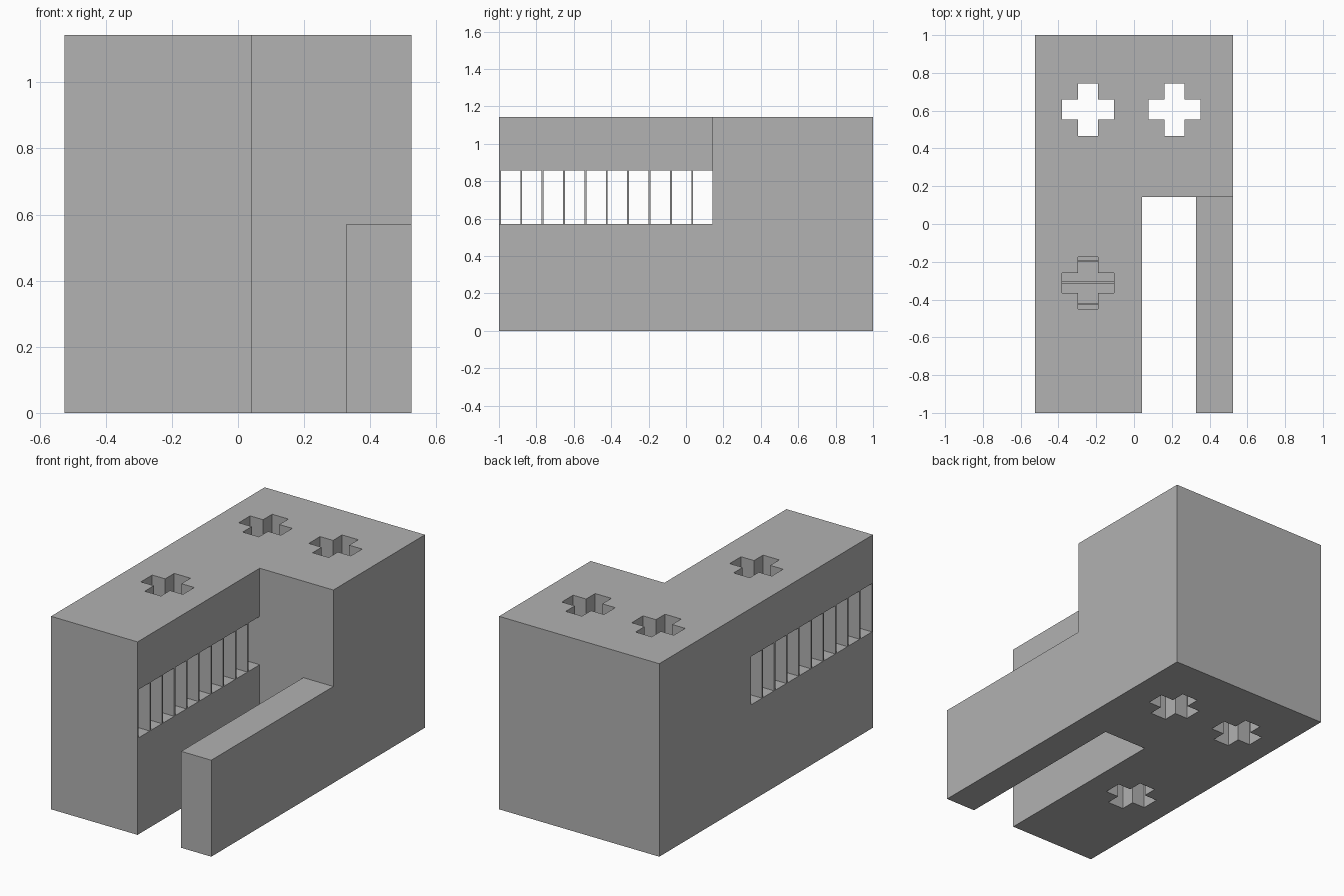
import bpy
import bmesh

if "Cube" in bpy.data.objects:
    bpy.data.objects.remove(bpy.data.objects["Cube"], do_unlink=True)

# Main dimensions
W, L, H = 0.525, 1.0, 1.143          # half width, half length, height
U = 1 / 7                            # design module
GAP_L, GAP_R = 0.042, 0.328          # open channel between block and low wall
WIN_LOW, WIN_HIGH = 4 * U, 6 * U     # louvre window heights
PITCH, SLAT = 0.8 * U, 0.01          # louvre spacing and slat thickness
ARM, BAR = 0.138, 0.053              # cross reach and half bar width

grey = bpy.data.materials.new("plain grey")
grey.use_nodes = True
colour = (0.445, 0.445, 0.445, 1)
grey.diffuse_color = colour
grey.node_tree.nodes["Principled BSDF"].inputs["Base Color"].default_value = colour


def prisms(name, parts):
    """Make one mesh from (outline, bottom, top) upright prisms."""
    bm = bmesh.new()
    for outline, low, high in parts:
        face = bm.faces.new([bm.verts.new((x, y, low)) for x, y in outline])
        ext = bmesh.ops.extrude_face_region(bm, geom=[face])["geom"]
        top = [v for v in ext if isinstance(v, bmesh.types.BMVert)]
        bmesh.ops.translate(bm, verts=top, vec=(0, 0, high - low))
    bmesh.ops.recalc_face_normals(bm, faces=bm.faces)
    mesh = bpy.data.meshes.new(name)
    bm.to_mesh(mesh)
    bm.free()
    mesh.materials.append(grey)
    obj = bpy.data.objects.new(name, mesh)
    bpy.context.collection.objects.link(obj)
    return obj


def rect(x0, x1, y0, y1):
    return [(x0, y0), (x1, y0), (x1, y1), (x0, y1)]


def cross(cx, cy):
    quarter = [(ARM, -BAR), (ARM, BAR), (BAR, BAR)]
    points = []
    for _ in range(4):
        points += [(cx + x, cy + y) for x, y in quarter]
        quarter = [(-y, x) for x, y in quarter]
    return points


def cut(target, parts):
    """Subtract prisms from the target and discard the cutter."""
    cutter = prisms("cutter", parts)
    cutter.hide_render = True
    mod = target.modifiers.new("cut", "BOOLEAN")
    mod.operation = "DIFFERENCE"
    mod.solver = "EXACT"
    mod.object = cutter
    bpy.context.view_layer.objects.active = target
    bpy.ops.object.modifier_apply(modifier=mod.name)
    bpy.data.objects.remove(cutter, do_unlink=True)


# U-shaped block: tall body with a channel beside the side wall
plan = [(-W, -L), (GAP_L, -L), (GAP_L, U), (GAP_R, U),
        (GAP_R, -L), (W, -L), (W, L), (-W, L)]
body = prisms("slotted_block", [(plan, 0, H)])

# Lower the side wall to half height
cut(body, [(rect(GAP_R - 0.1, W + 0.1, -L - 0.1, U), WIN_LOW, H + 0.1)])

# Louvre windows, leaving thin slats between them
cut(body, [(rect(-W - 0.1, GAP_L + 0.1, -L + i * PITCH + SLAT, -L + (i + 1) * PITCH),
            WIN_LOW, WIN_HIGH) for i in range(10)])

# Cross holes: two right through the back, one broken by the louvres
cut(body, [(cross(x, 0.605), -0.1, H + 0.1) for x in (-0.243, 0.215)])
cut(body, [(cross(-0.243, -0.312), -0.1, WIN_LOW),
           (cross(-0.243, -0.312), WIN_HIGH, H + 0.1)])
